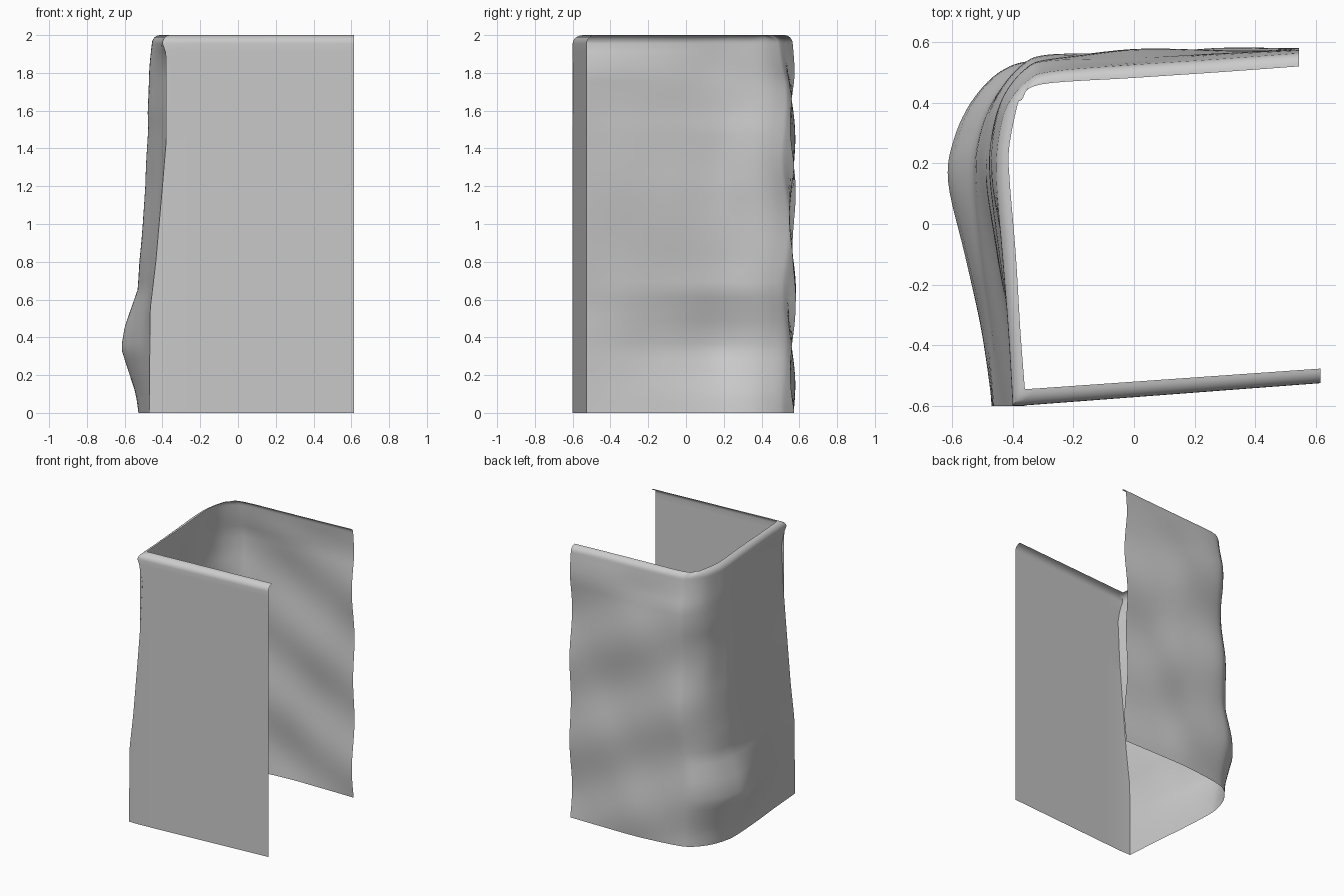
import bpy, bmesh
from math import sin, cos, pi
from mathutils import Vector

if "Cube" in bpy.data.objects:
    bpy.data.objects.remove(bpy.data.objects["Cube"])

# Plan of the sheet just under the lip (outer) and at the lip's inner edge
OUTER = [(-0.40, -0.60), (-0.415, -0.35), (-0.435, -0.10), (-0.455, 0.14), (-0.45, 0.27),
         (-0.42, 0.39), (-0.35, 0.475), (-0.27, 0.505), (0.0, 0.527), (0.27, 0.545), (0.545, 0.565)]
INNER = [(-0.36, -0.545), (-0.375, -0.35), (-0.39, -0.10), (-0.41, 0.14), (-0.412, 0.25),
         (-0.385, 0.39), (-0.37, 0.41), (-0.31, 0.46), (0.0, 0.482), (0.27, 0.50), (0.545, 0.52)]
# How far each column follows the left-wall bulge
BULGE = [0, 0.3, 0.68, 1, 0.92, 0.7, 0.5, 0.15, 0, 0, 0]
BACK = [0, 0, 0, 0, 0.1, 0.4, 0.8, 1, 0.9, 0.55, 0.1]

# Height profiles: sideways silhouette and front corner edge
SIL = [(0, -.53), (.1, -.545), (.2, -.575), (.34, -.615), (.45, -.595), (.65, -.53), (.8, -.525),
       (1, -.505), (1.2, -.485), (1.5, -.475), (1.6, -.48), (1.8, -.47), (1.955, -.455)]
COR = [(0, -.47), (.55, -.465), (.8, -.435), (1.2, -.40), (1.5, -.375), (1.8, -.36), (1.9, -.38), (1.955, -.40)]


def lerp_table(t, z):
    for (a, u), (b, v) in zip(t, t[1:]):
        if z <= b:
            return u + (v - u) * (z - a) / (b - a)
    return t[-1][1]


def spline(pts, n=6):
    out = []
    for i in range(len(pts) - 1):
        p0, p1 = pts[max(i - 1, 0)], pts[i]
        p2, p3 = pts[i + 1], pts[min(i + 2, len(pts) - 1)]
        for k in range(n):
            t = k / n
            out.append(0.5 * (2 * p1 + (p2 - p0) * t + (2 * p0 - 5 * p1 + 4 * p2 - p3) * t * t
                              + (3 * p1 - p0 - 3 * p2 + p3) * t ** 3))
    return out + [pts[-1]]


def row(z, inset=0.0):
    zz = min(z, 1.955)
    fade = min(1, (1.955 - zz) / 0.2)
    s, c = lerp_table(SIL, zz) + 0.455, lerp_table(COR, zz) + 0.40
    pts = []
    for o, n, b, k in zip(OUTER, INNER, BULGE, BACK):
        p = Vector(o).lerp(Vector(n), inset)
        front = max(0, 0.14 - o[1]) / 0.74 if o[0] < -0.4 or o[1] < 0 else 0
        p.x += s * b + c * front
        # uneven bumps of the back and left walls
        wob = sin(9.5 * z + 5 * p.x) + 0.6 * sin(5 * z - 7 * p.x + 1)
        if o[1] > 0.25:
            p.y += fade * (0.035 * k + 0.012 * wob)
        elif o[1] > -0.5:
            p.x += fade * 0.005 * sin(8 * z + 6 * p.y)
        pts.append(p)
    wall = spline(pts)
    y1 = -0.525 + 0.048 * inset
    # straight front wall up to the corner
    mid = Vector((-0.38 + 0.06 * inset, -0.60 + 0.0575 * inset))
    front = [Vector((0.615, y1)).lerp(mid, i / 8) for i in range(9)]
    return [(p.x, p.y, z) for p in front + wall]


# Wall rows, then a quarter-round lip rolling inwards
rows = [row(1.955 * i / 48) for i in range(49)]
for i in range(1, 7):
    a = pi / 2 * i / 6
    rows.append(row(1.955 + 0.045 * sin(a), 1 - cos(a)))

bm = bmesh.new()
grid = [[bm.verts.new(p) for p in r] for r in rows]
for r0, r1 in zip(grid, grid[1:]):
    for i in range(len(r0) - 1):
        bm.faces.new((r0[i + 1], r0[i], r1[i], r1[i + 1]))
mesh = bpy.data.meshes.new("wall_shell")
bm.to_mesh(mesh)
bm.free()
obj = bpy.data.objects.new("wall_shell", mesh)
bpy.context.collection.objects.link(obj)
bpy.context.view_layer.objects.active = obj
obj.select_set(True)
bpy.ops.object.shade_smooth_by_angle(angle=0.9)
